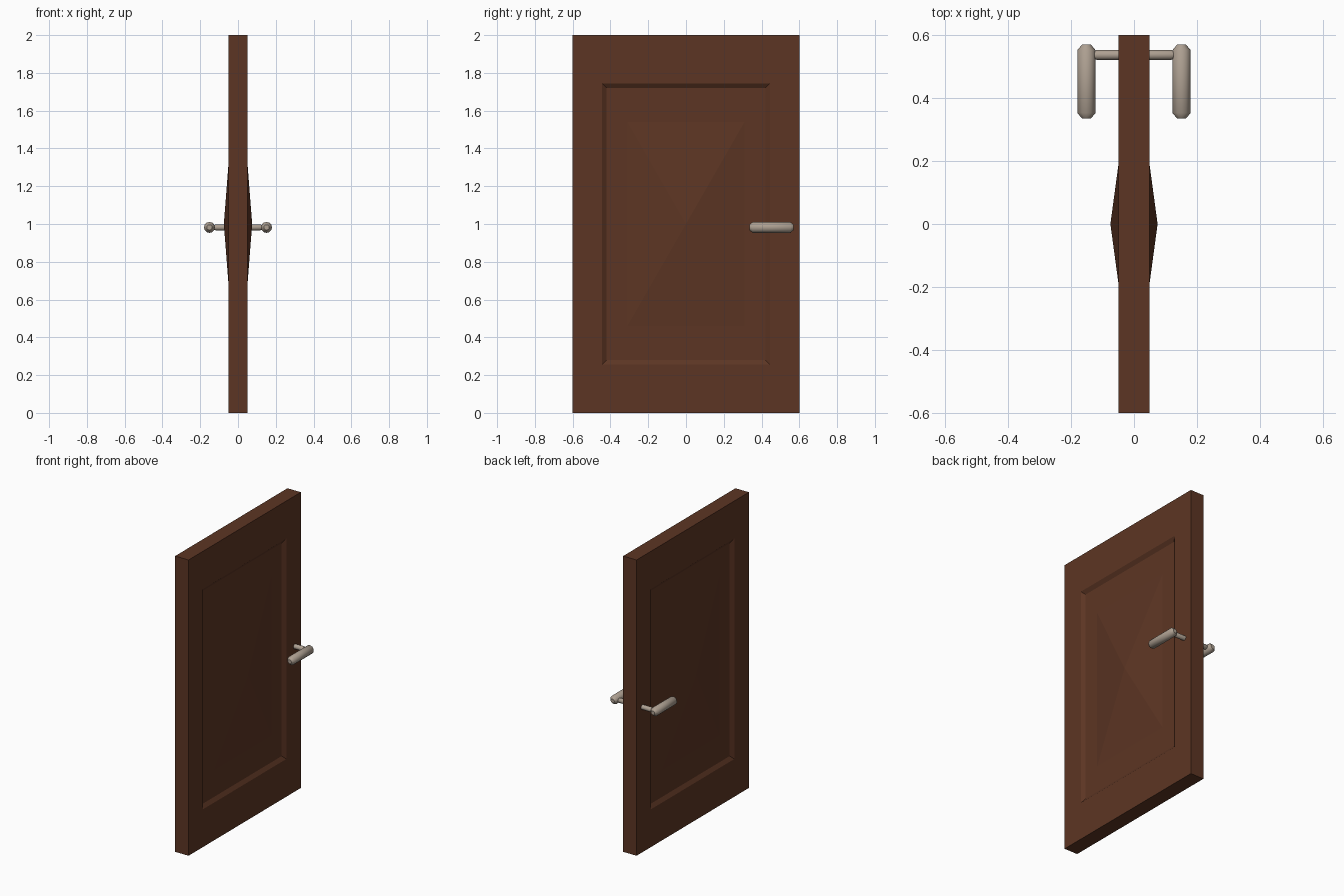
import bpy, bmesh, math
from mathutils import Matrix

if "Cube" in bpy.data.objects:
    bpy.data.objects.remove(bpy.data.objects["Cube"])


def material(name, rgb):
    m = bpy.data.materials.new(name)
    m.diffuse_color = (*rgb, 1)
    m.use_nodes = True
    m.node_tree.nodes["Principled BSDF"].inputs["Base Color"].default_value = m.diffuse_color
    return m


WOOD = material("dark brown wood", (0.108, 0.036, 0.017))
METAL = material("warm satin metal", (0.42, 0.35, 0.285))


def finish(bm, name, mat):
    bmesh.ops.recalc_face_normals(bm, faces=bm.faces)
    me = bpy.data.meshes.new(name)
    bm.to_mesh(me)
    bm.free()
    me.materials.append(mat)
    ob = bpy.data.objects.new(name, me)
    bpy.context.collection.objects.link(ob)
    return ob


# Door slab: nested rectangles (half width, half height, depth) on both faces,
# giving a bevelled recess with a raised pyramid panel
RINGS = [(0.60, 1.00, 0.05), (0.445, 0.745, 0.05),
         (0.42, 0.72, 0.033), (0.31, 0.54, 0.033)]
bm = bmesh.new()
outer = []
for s in (-1, 1):
    loops = [[bm.verts.new((s * d, a * w, 1 + b * h))
              for a, b in ((-1, -1), (1, -1), (1, 1), (-1, 1))]
             for w, h, d in RINGS]
    apex = bm.verts.new((s * 0.075, 0, 1))
    for i in range(4):
        j = (i + 1) % 4
        for p, q in zip(loops, loops[1:]):
            bm.faces.new((p[i], p[j], q[j], q[i]))
        bm.faces.new((loops[-1][i], loops[-1][j], apex))
    outer.append(loops[0])
for i in range(4):
    j = (i + 1) % 4
    bm.faces.new((outer[0][i], outer[0][j], outer[1][j], outer[1][i]))
finish(bm, "door_panel", WOOD)


def rounded_bar(name, profile, sides, matrix):
    """Lathe a (radius, distance) profile about z, then place it."""
    bm = bmesh.new()
    rings = [[bm.verts.new((r * math.cos(2 * math.pi * k / sides),
                            r * math.sin(2 * math.pi * k / sides), t))
              for k in range(sides)] for r, t in profile]
    for p, q in zip(rings, rings[1:]):
        for k in range(sides):
            n = (k + 1) % sides
            bm.faces.new((p[k], p[n], q[n], q[k]))
    bm.faces.new(rings[0])
    bm.faces.new(rings[-1])
    bm.transform(matrix)
    ob = finish(bm, name, METAL)
    bpy.context.view_layer.objects.active = ob
    ob.select_set(True)
    bpy.ops.object.shade_smooth_by_angle(angle=math.radians(40))
    ob.select_set(False)


# Lever handle on each face: a spindle and a chamfered grip
for s, side in ((-1, "left"), (1, "right")):
    rounded_bar(side + "_handle_spindle",
                [(0.016, 0.04), (0.016, 0.118), (0.008, 0.135)], 12,
                Matrix.Translation((0, 0.537, 0.982)) @ Matrix.Rotation(s * math.pi / 2, 4, 'Y'))
    rounded_bar(side + "_handle_grip",
                [(0.014, 0.335), (0.029, 0.353), (0.029, 0.552), (0.014, 0.57)], 12,
                Matrix.Translation((s * 0.151, 0, 0.982)) @ Matrix.Rotation(-math.pi / 2, 4, 'X'))
